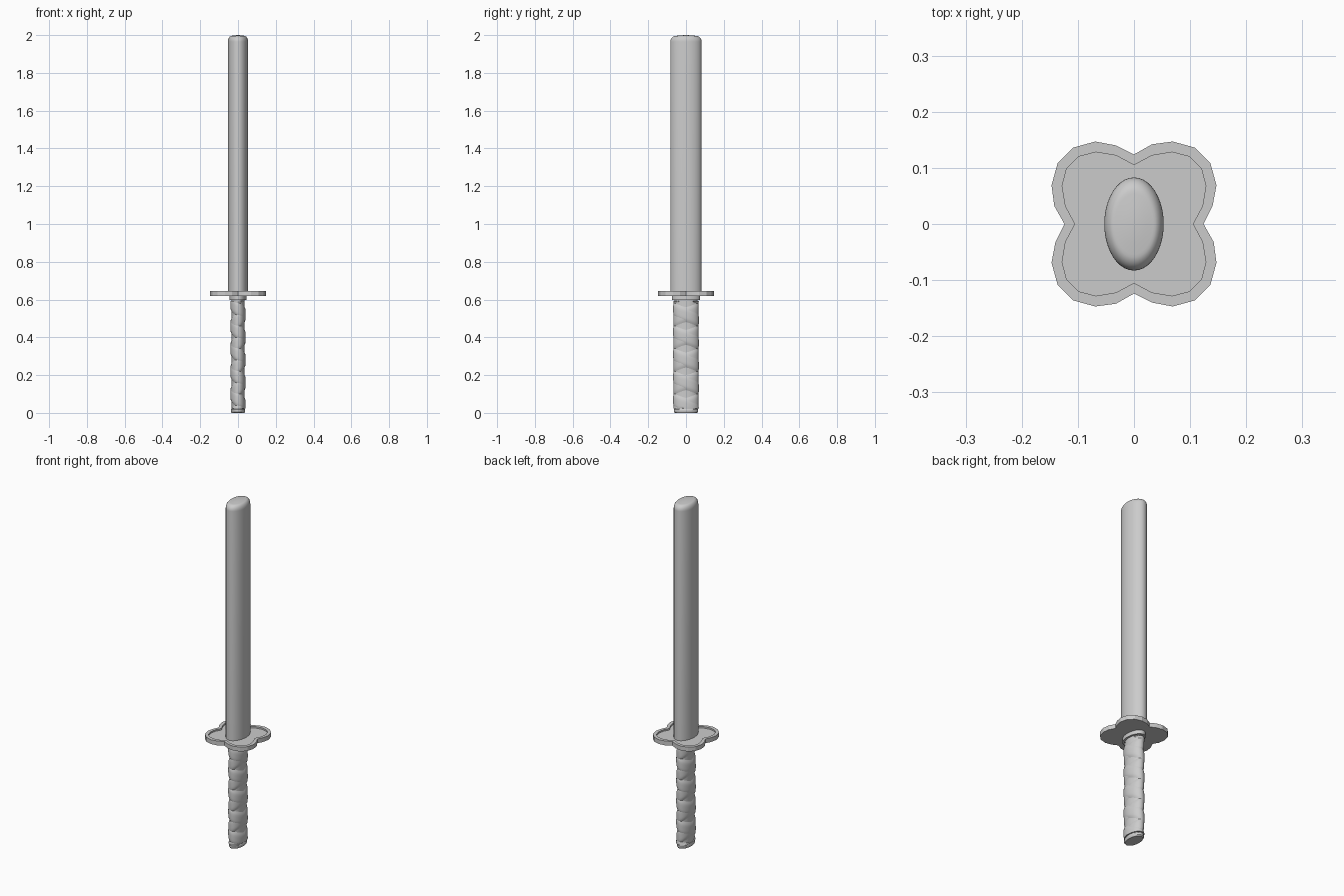
import bpy, bmesh
from math import sin, cos, pi, radians

if "Cube" in bpy.data.objects:
    bpy.data.objects.remove(bpy.data.objects["Cube"])

grey = bpy.data.materials.new("plain grey")
grey.use_nodes = True
COLOUR = (0.6, 0.6, 0.6, 1)
grey.diffuse_color = COLOUR
grey.node_tree.nodes["Principled BSDF"].inputs["Base Color"].default_value = COLOUR


def finish(name, bm, angle=35):
    """Turn a bmesh into a shaded, coloured object."""
    mesh = bpy.data.meshes.new(name)
    bm.to_mesh(mesh)
    bm.free()
    mesh.materials.append(grey)
    obj = bpy.data.objects.new(name, mesh)
    bpy.context.collection.objects.link(obj)
    bpy.ops.object.select_all(action="DESELECT")
    obj.select_set(True)
    bpy.context.view_layer.objects.active = obj
    bpy.ops.object.shade_smooth_by_angle(angle=radians(angle))
    return obj


def loft(name, rings, angle=35):
    """Bridge equal rings of points from bottom to top and cap both ends."""
    bm = bmesh.new()
    rows = [[bm.verts.new(p) for p in ring] for ring in rings]
    n = len(rows[0])
    for low, high in zip(rows, rows[1:]):
        for i in range(n):
            k = (i + 1) % n
            bm.faces.new((low[i], low[k], high[k], high[i]))
    bm.faces.new(rows[0][::-1])
    bm.faces.new(rows[-1])
    return finish(name, bm, angle)


def oval(rx, ry, z, n=40):
    return [(rx * cos(2 * pi * i / n), ry * sin(2 * pi * i / n), z) for i in range(n)]


# Blade: straight oval bar with a rounded, slightly domed tip
RX, RY = 0.053, 0.083
rings = [oval(RX, RY, 0.63)]
for i in range(9):
    a = i / 8 * pi / 2
    s = 1 - 0.35 * (1 - cos(a))
    rings.append(oval(RX * s, RY * s, 1.965 + 0.031 * sin(a)))
for s in (0.4, 0.1):
    rings.append(oval(RX * s, RY * s, 2 - 0.004 * s))
loft("blade", rings, 50)


# Guard: four-lobed plate with a raised rim around a sunken top
def four_lobes(quarter, z):
    ring, pts = [], quarter
    for _ in range(4):
        ring += [(x, y, z) for x, y in pts]
        pts = [(-y, x) for x, y in pts]
    return ring


outer = [(0.124, 0), (0.14, 0.032), (0.147, 0.069), (0.136, 0.109),
         (0.109, 0.136), (0.069, 0.147), (0.032, 0.142)]
inner = [(0.105, 0), (0.122, 0.032), (0.128, 0.068), (0.12, 0.099),
         (0.099, 0.12), (0.068, 0.128), (0.032, 0.122)]
loft("guard", [four_lobes(outer, 0.62), four_lobes(outer, 0.645),
               four_lobes(inner, 0.645), four_lobes(inner, 0.636)], 20)

# Collar under the guard
loft("collar", [oval(0.045, 0.075, 0.598), oval(0.045, 0.075, 0.622)])

# Grip core and end cap
CX, CY = 0.034, 0.061
loft("grip_core", [oval(CX, CY, 0.012), oval(CX, CY, 0.6)])
loft("end_cap", [oval(0.034, 0.059, 0), oval(0.038, 0.064, 0.006),
                 oval(0.038, 0.064, 0.018), oval(0.036, 0.061, 0.021)])


# Grip wrap: two padded bands winding in opposite directions
def wrap_band(name, direction, bulge):
    bm = bmesh.new()
    seg, pitch, half = 40, 0.12, 0.039
    bottom, top = 0.024, 0.592
    rows = []
    for i in range(-5 * seg, 5 * seg + 1):
        turn = i / seg
        a = 2 * pi * turn
        mid = 0.4 + direction * pitch * turn
        if mid + half <= bottom or mid - half >= top:
            continue
        row = []
        for j in range(9):
            t = j / 4 - 1
            z = min(max(mid + half * t, bottom), top)
            off = bulge * (1 - t ** 4)
            row.append(bm.verts.new(((CX + off) * cos(a), (CY + off) * sin(a), z)))
        rows.append(row)
    for one, two in zip(rows, rows[1:]):
        for j in range(8):
            bm.faces.new((one[j], two[j], two[j + 1], one[j + 1]))
    bmesh.ops.dissolve_degenerate(bm, dist=0.00001, edges=bm.edges[:])
    finish(name, bm, 50)


wrap_band("grip_wrap_rising", 1, 0.0055)
wrap_band("grip_wrap_falling", -1, 0.007)
